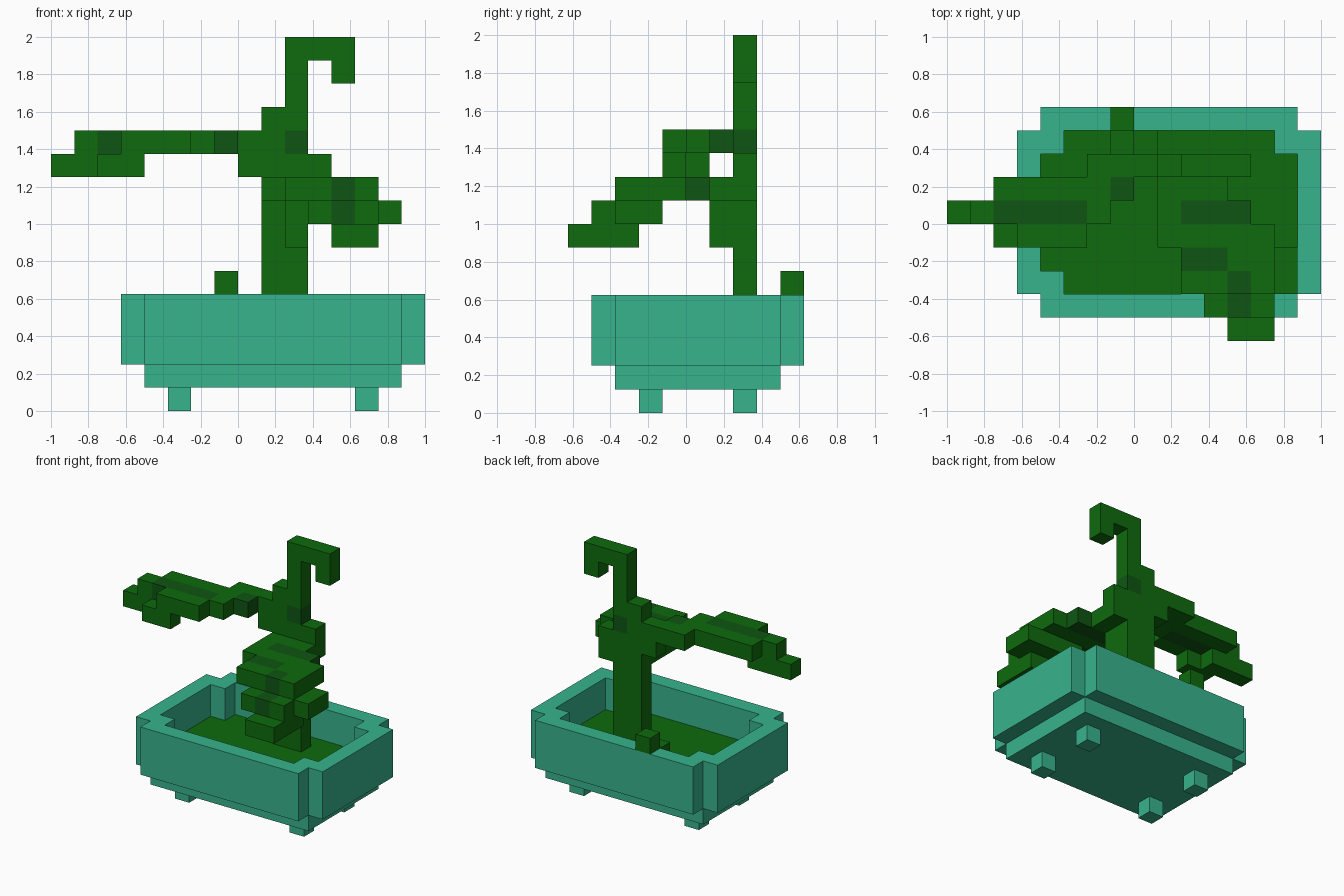
import bpy, bmesh

if "Cube" in bpy.data.objects:
    bpy.data.objects.remove(bpy.data.objects["Cube"])

U = 0.125  # block size


def material(name, r, g, b):
    m = bpy.data.materials.new(name)
    m.diffuse_color = (r, g, b, 1)
    m.use_nodes = True
    m.node_tree.nodes["Principled BSDF"].inputs["Base Color"].default_value = m.diffuse_color
    return m


TEAL = material("teal glaze", 0.037, 0.451, 0.262)
GREEN = material("leaf green", 0.0044, 0.147, 0.0044)
DARK = material("dark green", 0.0044, 0.091, 0.006)


def box(x0, x1, y0, y1, z0, z1):
    """Set of unit blocks filling a box."""
    return {(x, y, z) for x in range(x0, x1) for y in range(y0, y1) for z in range(z0, z1)}


def boxes(*items):
    return set().union(*(box(*b) for b in items))


# Pot: hollow rounded-corner tub on a plinth with four feet
inside = boxes((-3, 6, -3, 4, 3, 5), (-4, 7, -2, 3, 3, 5))
soil = boxes((-3, 6, -3, 4, 2, 3), (-4, 7, -2, 3, 2, 3))
pot = boxes((-4, 7, -4, 5, 2, 5), (-5, 8, -3, 4, 2, 5), (-4, 7, -3, 4, 1, 2)) - inside - soil
feet = boxes(*[(x, x + 1, y, y + 1, 0, 1) for x in (-3, 5) for y in (-2, 2)])

# Trunk with hooked top and side stubs
trunk = boxes((1, 3, 2, 3, 3, 13), (0, 4, 2, 3, 10, 11), (-2, 3, 2, 3, 11, 12),
              (2, 3, 2, 3, 13, 16), (3, 5, 2, 3, 15, 16), (4, 5, 2, 3, 14, 15),
              (2, 3, 1, 2, 7, 8))

# Root stepping over the back rim
root = boxes((-1, 0, 4, 5, 5, 6), (-1, 0, 3, 4, 4, 5), (0, 1, 3, 4, 3, 4))

# Left foliage pad
left_foliage = boxes((-6, -5, -1, 0, 10, 11), (-5, -4, -1, 0, 10, 11), (-5, -2, -1, 0, 11, 12),
                     (-8, -5, 0, 1, 10, 11), (-7, -1, 0, 1, 11, 12), (-6, 0, 1, 2, 11, 12))

# Right foliage pad, stepping down to the front
right_foliage = boxes((1, 4, 1, 3, 9, 10), (1, 5, 0, 1, 9, 10), (1, 6, -1, 0, 9, 10),
                      (2, 6, -2, -1, 9, 10), (2, 6, -3, -2, 9, 10),
                      (3, 6, -4, -1, 8, 9), (6, 7, -3, -1, 8, 9), (2, 3, 1, 2, 8, 9),
                      (4, 6, -5, -2, 7, 8)) - trunk

# Blocks of darker wood showing through
dark = boxes((-6, -2, 0, 1, 11, 12), (-1, 0, 1, 2, 11, 12), (2, 3, 2, 3, 11, 12),
             (2, 5, 0, 1, 9, 10), (2, 4, -2, -1, 9, 10), (4, 5, -3, -2, 9, 10),
             (4, 5, -4, -3, 8, 9))

parts = {"pot": (pot, TEAL), "pot_feet": (feet, TEAL), "soil": (soil, GREEN),
         "trunk": (trunk, GREEN), "root": (root, GREEN),
         "left_foliage": (left_foliage, GREEN), "right_foliage": (right_foliage, GREEN)}
solid = set().union(*(cells for cells, _ in parts.values()))


def build(name, cells, mat):
    """Skin the exposed sides of a set of blocks."""
    bm = bmesh.new()
    for c in sorted(cells):
        for axis in range(3):
            for side in (0, 1):
                n = list(c)
                n[axis] += 2 * side - 1
                if tuple(n) in solid:
                    continue
                a, b = (axis + 1) % 3, (axis + 2) % 3
                loop = [(0, 0), (1, 0), (1, 1), (0, 1)]
                verts = []
                for da, db in (loop if side else loop[::-1]):
                    p = list(c)
                    p[axis] += side
                    p[a] += da
                    p[b] += db
                    verts.append(bm.verts.new([v * U for v in p]))
                bm.faces.new(verts).material_index = int(c in dark)
    bmesh.ops.remove_doubles(bm, verts=bm.verts, dist=0.001)
    # merge coplanar blocks of the same colour into larger faces
    bmesh.ops.dissolve_limit(bm, angle_limit=0.01, verts=bm.verts, edges=bm.edges,
                             delimit={'MATERIAL'})
    me = bpy.data.meshes.new(name)
    bm.to_mesh(me)
    bm.free()
    me.materials.append(mat)
    if cells & dark:
        me.materials.append(DARK)
    bpy.context.collection.objects.link(bpy.data.objects.new(name, me))


for part, (cells, mat) in parts.items():
    build(part, cells, mat)
